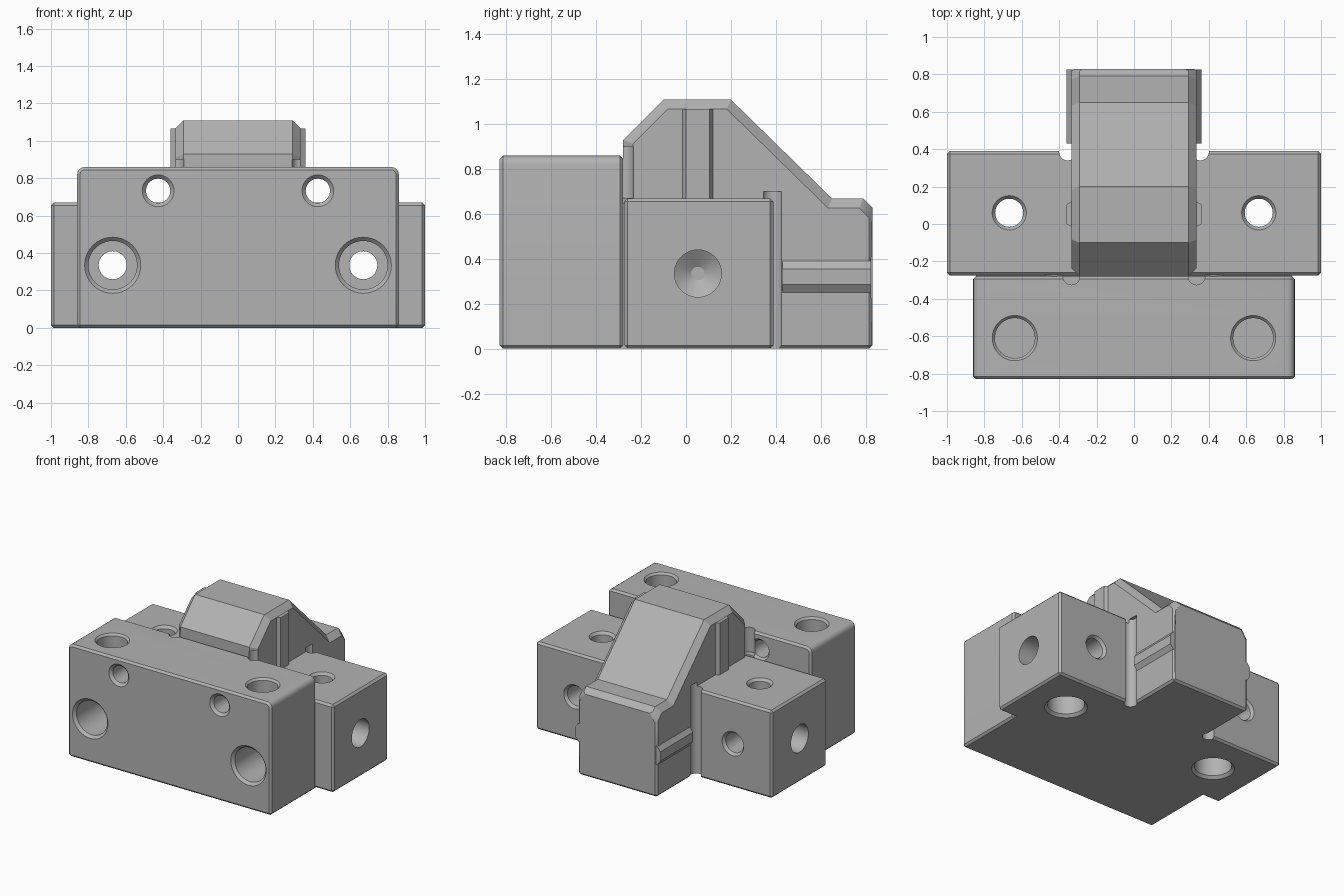
import bpy, bmesh, math
from mathutils import Vector

if "Cube" in bpy.data.objects:
    bpy.data.objects.remove(bpy.data.objects["Cube"], do_unlink=True)

steel = bpy.data.materials.new("plain_grey")
steel.use_nodes = True
GREY = (0.45, 0.45, 0.45, 1)
steel.diffuse_color = GREY
steel.node_tree.nodes["Principled BSDF"].inputs["Base Color"].default_value = GREY


def finish(name, bm):
    bmesh.ops.recalc_face_normals(bm, faces=bm.faces[:])
    mesh = bpy.data.meshes.new(name)
    bm.to_mesh(mesh)
    bm.free()
    mesh.materials.append(steel)
    obj = bpy.data.objects.new(name, mesh)
    bpy.context.collection.objects.link(obj)
    return obj


def bevel(bm, edges, width, segments=1):
    bmesh.ops.bevel(bm, geom=edges, offset=width, segments=segments,
                    profile=0.5, affect='EDGES', clamp_overlap=True)


def place(axis, a, b, t):
    # a, b are the two remaining coordinates in x, y, z order
    return {"x": (t, a, b), "y": (a, t, b), "z": (a, b, t)}[axis]


def prism_mesh(points, axis, lo, hi):
    bm = bmesh.new()
    ends = [[bm.verts.new(place(axis, a, b, t)) for a, b in points] for t in (lo, hi)]
    for ring in ends:
        bm.faces.new(ring)
    n = len(points)
    for i in range(n):
        j = (i + 1) % n
        bm.faces.new((ends[0][i], ends[0][j], ends[1][j], ends[1][i]))
    bmesh.ops.recalc_face_normals(bm, faces=bm.faces[:])
    return bm


def box(name, lo, hi, chamfer=0.0, rounding=0.0):
    corners = [(lo[0], lo[1]), (hi[0], lo[1]), (hi[0], hi[1]), (lo[0], hi[1])]
    bm = prism_mesh(corners, "z", lo[2], hi[2])
    if rounding:
        top = [e for e in bm.edges if all(v.co.z == e.verts[0].co.z > lo[2] for v in e.verts)
               and abs(e.verts[0].co.x - e.verts[1].co.x) < 0.001]
        bevel(bm, top, rounding, 4)
    if chamfer:
        bevel(bm, [e for e in bm.edges if e.calc_face_angle(0) > 0.7], chamfer)
    return finish(name, bm)


def bore(axis, a, b, stations, sides=40):
    # Stepped round cutter given as (distance, radius) stations
    bm = bmesh.new()
    rings = []
    for t, r in stations:
        rings.append([bm.verts.new(place(axis, a + r * math.cos(k * math.tau / sides),
                                         b + r * math.sin(k * math.tau / sides), t))
                      for k in range(sides)])
    for p, q in zip(rings, rings[1:]):
        for k in range(sides):
            m = (k + 1) % sides
            bm.faces.new((p[k], p[m], q[m], q[k]))
    bm.faces.new(rings[0])
    bm.faces.new(rings[-1])
    obj = finish("cutter", bm)
    obj.hide_render = True
    return obj


def combine(target, other, operation):
    mod = target.modifiers.new("combine", 'BOOLEAN')
    mod.operation = operation
    mod.solver = 'EXACT'
    mod.object = other
    bpy.context.view_layer.objects.active = target
    bpy.ops.object.modifier_apply(modifier=mod.name)
    bpy.data.objects.remove(other, do_unlink=True)


# Front block, cross block and the hidden web joining them
block = box("machined_block", (-0.86, -0.83, 0), (0.86, -0.28, 0.86), 0.015, 0.04)
solids = [box("cross_block", (-1, -0.275, 0), (1, 0.39, 0.67), 0.015),
          box("web", (-0.845, -0.5, 0), (0.845, -0.1, 0.65))]

# Central wedge with a long sloping back and a low tail
profile = [(-0.28, 0), (-0.28, 0.93), (-0.1, 1.11), (0.2, 1.11),
           (0.65, 0.67), (0.79, 0.67), (0.83, 0.63), (0.83, 0)]
bm = prism_mesh(profile, "x", -0.335, 0.335)


def is_side_edge(e):
    return abs(e.verts[0].co.x - e.verts[1].co.x) < 0.001


def is_low_rear(e):
    mid = (e.verts[0].co + e.verts[1].co) / 2
    return mid.z < 0.01 or (mid.y > 0.82 and mid.z < 0.6)


bevel(bm, [e for e in bm.edges if is_side_edge(e) and not is_low_rear(e)], 0.043)
bevel(bm, [e for e in bm.edges if is_low_rear(e) and e.calc_face_angle(0) > 0.7], 0.015)
solids.append(finish("wedge", bm))

# Guide ribs on both flanks: one upright, one running along the tail
for s in (-1, 1):
    upright = [(0.3, -0.015), (0.335, -0.015), (0.36, 0), (0.36, 0.105), (0.335, 0.12), (0.3, 0.12)]
    along = [(0.3, 0.25), (0.335, 0.25), (0.36, 0.285), (0.36, 0.355), (0.335, 0.39), (0.3, 0.39)]
    solids.append(finish("upright_rib", prism_mesh([(s * x, y) for x, y in upright], "z", 0.6, 1.067)))
    solids.append(finish("tail_rib", prism_mesh([(s * x, z) for x, z in along], "y", 0.43, 0.825)))

for part in solids:
    combine(block, part, 'UNION')

# Mirrored holes and corner relief grooves
for s in (-1, 1):
    cutters = [
        # counterbored hole, front to back
        bore("y", s * 0.67, 0.335, [(-0.84, 0.16), (-0.81, 0.13), (-0.45, 0.13), (-0.45, 0.075),
                                    (0.37, 0.075), (0.4, 0.1)]),
        # counterbored hole, bottom to top
        bore("z", s * 0.667, 0.06, [(-0.01, 0.16), (0.02, 0.13), (0.2, 0.13), (0.2, 0.075),
                                    (0.65, 0.075), (0.68, 0.1)]),
        # blind end hole
        bore("x", 0.053, 0.335, [(s * 1.01, 0.105), (s * 0.55, 0.105), (s * 0.5, 0.03)]),
        # small upper through hole
        bore("y", s * 0.427, 0.733, [(-0.84, 0.095), (-0.81, 0.065), (-0.3, 0.065), (-0.27, 0.09)]),
        # blind hole in the top of the front block
        bore("z", s * 0.637, -0.61, [(0.87, 0.13), (0.845, 0.107), (0.5, 0.107)]),
        # relief grooves
        bore("z", s * 0.355, 0.385, [(-0.1, 0.045), (0.7, 0.045)]),
        bore("z", s * 0.335, -0.28, [(0.671, 0.045), (0.9, 0.045)]),
    ]
    for cutter in cutters:
        combine(block, cutter, 'DIFFERENCE')

# Smooth bores, crisp edges
bpy.ops.object.select_all(action='DESELECT')
block.select_set(True)
bpy.context.view_layer.objects.active = block
bpy.ops.object.shade_smooth_by_angle(angle=math.radians(30))
